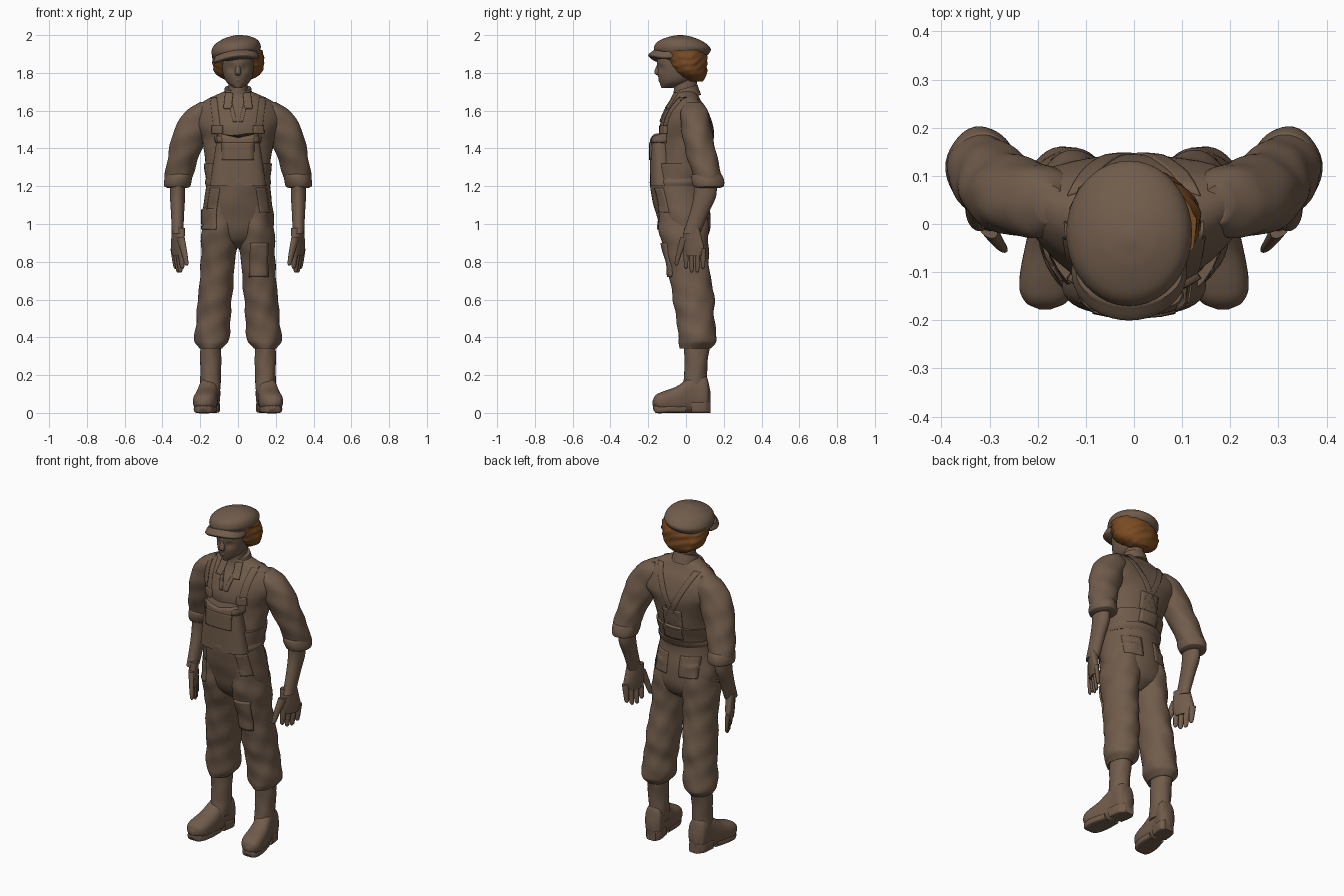
import bpy, bmesh, math
from mathutils import Vector
from mathutils.bvhtree import BVHTree

if "Cube" in bpy.data.objects:
    bpy.data.objects.remove(bpy.data.objects["Cube"], do_unlink=True)


def material(name, red, green, blue):
    mat = bpy.data.materials.new(name)
    mat.use_nodes = True
    mat.diffuse_color = (red, green, blue, 1)
    shader = mat.node_tree.nodes["Principled BSDF"]
    shader.inputs["Base Color"].default_value = (red, green, blue, 1)
    shader.inputs["Roughness"].default_value = 0.9
    return mat


BROWN = material("dusty brown", 0.163, 0.106, 0.07)
GINGER = material("ginger brown", 0.19, 0.07, 0.016)


def finish(name, bm, mat):
    """Turn the bmesh into a smooth-shaded object."""
    mesh = bpy.data.meshes.new(name)
    bm.to_mesh(mesh)
    bm.free()
    mesh.materials.append(mat)
    ob = bpy.data.objects.new(name, mesh)
    bpy.context.collection.objects.link(ob)
    bpy.ops.object.select_all(action="DESELECT")
    ob.select_set(True)
    bpy.context.view_layer.objects.active = ob
    bpy.ops.object.shade_smooth_by_angle(angle=math.radians(50))
    return ob


def spline(rings, steps):
    """Smooth in-between rings through the given ones."""
    rings = [Vector(ring) for ring in rings]
    last = len(rings) - 1
    result = []
    for i in range(last):
        before, start, end, after = (rings[max(0, min(last, i + k))] for k in (-1, 0, 1, 2))
        span = end[0] - start[0]
        leave = (end - before) * (span / (end[0] - before[0]))
        arrive = (after - start) * (span / (after[0] - start[0]))
        for j in range(steps):
            t = j / steps
            ease = t * t * (3 - 2 * t)
            result.append(start.lerp(end, ease) + leave * (t * (1 - t)**2)
                          - arrive * (t * t * (1 - t)))
    return result + [rings[-1]]


def centre(t):
    return 0


def power(value, square):
    return math.copysign(abs(value)**(2 / square), value)


def loft(name, rings, line=centre, mat=BROWN, upright=True, fold=0, square=2,
         warp=None, side=1, sides=40, steps=7):
    """Skin of ovals (position, half width, middle, half depth) whose x follows a line."""
    bm = bmesh.new()
    loops = []
    for t, width, middle, depth in spline(rings, steps):
        loop = []
        for k in range(sides):
            a = math.tau * k / sides
            grow = 1 + fold * (math.sin(2 * a + 50 * t) + 0.7 * math.sin(5 * a - 30 * t))
            x = line(t) + width * grow * power(math.cos(a), square)
            w = middle + depth * grow * power(math.sin(a), square)
            v = Vector((x, w, t)) if upright else Vector((x, t, w))
            if warp:
                warp(v)
            v.x *= side
            loop.append(bm.verts.new(v))
        loops.append(loop)
    for low, high in zip(loops, loops[1:]):
        for k in range(sides):
            n = (k + 1) % sides
            bm.faces.new((low[k], low[n], high[n], high[k]))
    bm.faces.new(loops[0])
    bm.faces.new(loops[-1])
    bmesh.ops.recalc_face_normals(bm, faces=bm.faces)
    return finish(name, bm, mat)


def applique(name, targets, x, z, width, height, lean=0, facing=-1, thick=0.009, side=1):
    """Cloth strip standing on (x, z), laid on the targets from front or back."""
    trees = [BVHTree.FromPolygons([v.co for v in ob.data.vertices],
                                  [p.vertices for p in ob.data.polygons]) for ob in targets]
    columns, rows = 6, 14
    bm = bmesh.new()
    grid = []
    for j in range(rows + 1):
        up = j / rows
        row = []
        for i in range(columns + 1):
            across = x + lean * up + width * (i / columns - 0.5)
            start = Vector((across * side, facing, z + height * up))
            hits = [tree.ray_cast(start, Vector((0, -facing, 0)))[0] for tree in trees]
            hits = [hit for hit in hits if hit]
            if not hits:
                start.y = facing * 0.1
                hits = [trees[0].find_nearest(start)[0]]
            row.append(bm.verts.new(max(hits, key=lambda hit: hit.y * facing)))
        grid.append(row)
    for low, high in zip(grid, grid[1:]):
        for i in range(columns):
            bm.faces.new((low[i], low[i + 1], high[i + 1], high[i]))
    ob = finish(name, bm, BROWN)
    cloth = ob.modifiers.new("cloth thickness", "SOLIDIFY")
    cloth.thickness = thick
    cloth.offset = 0


# Centre lines of the limbs
def leg_line(z):
    return 0.17 - 0.08 * z


def boot_line(z):
    return 0.145


def foot_line(y):
    return 0.16 - 0.14 * y


def arm_line(z):
    return 0.32 - 0.5 * max(0, z - 1.2)**1.5


def finger_line(z):
    return 0.32 + 0.1 * (z - 0.86)


def thumb_line(z):
    return 0.31 + 0.1 * (z - 0.8)


def turn_hand(v):
    v.x += 0.4 * (v.y - 0.04)


def sweep_shoulders(v):
    v.y += 0.9 * v.x**2 * max(0, min(1, (v.z - 1.35) / 0.15))


# Shirt, overalls and bib, whose top edge sags in the middle
def sag(v):
    v.z -= 0.3 * max(0, v.z - 1.4) * max(0, 1 - abs(v.x) * 10)


shirt = loft("shirt", [(1.2, .16, -.03, .13), (1.44, .19, 0, .14), (1.52, .23, 0, .14),
                       (1.6, .23, 0, .11), (1.65, .18, 0, .08), (1.69, .1, 0, .06),
                       (1.71, .05, 0, .05)], fold=.008, warp=sweep_shoulders)
overalls = loft("overalls", [(.87, .05, 0, .05), (.92, .16, 0, .11), (1.02, .19, -.01, .14),
                             (1.2, .17, -.04, .15), (1.32, .18, -.02, .16)], fold=.008)
bib = loft("bib", [(1.2, .15, -.12, .07), (1.46, .11, -.14, .05), (1.48, .1, -.14, .04)],
           square=2.6, warp=sag)
loft("waistband", [(1.2, .17, -.04, .15), (1.22, .175, -.035, .157), (1.24, .17, -.03, .16)])
applique("bib_pocket", [bib], 0, 1.34, .17, .09)
applique("back_panel", [shirt, overalls], 0, 1.25, .12, .18, facing=1)

for label, s in (("left", 1), ("right", -1)):
    # Trouser leg and boot
    leg = loft(label + "_trouser_leg", [(.34, .06, .05, .08), (.38, .09, .06, .1), (.5, .09, .05, .1),
                                        (.6, .09, .04, .11), (.8, .09, .01, .11), (.95, .1, -.01, .13),
                                        (1.1, .08, -.02, .13)],
               leg_line, fold=.025, side=s)
    loft(label + "_boot_shaft", [(.1, .05, .05, .08), (.2, .055, .05, .06), (.38, .055, .06, .07)],
         boot_line, fold=.02, side=s)
    loft(label + "_boot_foot", [(-.178, .01, .05, .01), (-.165, .04, .06, .03), (-.13, .06, .06, .05),
                                (-.05, .06, .07, .07), (.04, .05, .1, .1), (.11, .05, .1, .09),
                                (.13, .02, .07, .04)],
         foot_line, upright=False, square=2.5, side=s)
    loft(label + "_boot_sole", [(-.175, .01, .03, .01), (-.16, .04, .02, .02), (-.1, .06, .02, .02),
                                (0, .05, .02, .02)],
         foot_line, upright=False, square=4, side=s)
    loft(label + "_boot_heel", [(.03, .05, .03, .03), (.1, .05, .03, .03), (.13, .03, .03, .03)],
         foot_line, upright=False, square=6, side=s)

    # Rolled sleeve and forearm
    loft(label + "_sleeve", [(1.2, .05, .12, .06), (1.22, .07, .12, .07), (1.34, .08, .09, .08),
                             (1.42, .09, .07, .08), (1.5, .1, .055, .08), (1.6, .08, .045, .07),
                             (1.645, .03, .04, .04)], arm_line, fold=.025, side=s)
    loft(label + "_sleeve_cuff", [(1.19, .05, .12, .06), (1.2, .07, .12, .08), (1.26, .07, .11, .08),
                                  (1.27, .05, .11, .06)], arm_line, fold=.02, side=s)
    loft(label + "_forearm", [(.95, .03, .03, .045), (1.06, .035, .07, .05), (1.15, .04, .1, .06),
                              (1.25, .04, .1, .06)], arm_line, side=s)

    # Hand, turned with the thumb inward
    loft(label + "_palm", [(.83, .02, .04, .04), (.87, .024, .04, .055), (.92, .027, .035, .05),
                           (.98, .03, .03, .04)],
         arm_line, square=2.4, warp=turn_hand, side=s)
    for n in range(4):
        y, tip = .03 * n, .74 + .01 * (n - 1.5)**2
        loft(label + "_finger_" + str(n + 1), [(tip, .004, y, .004), (tip + .01, .01, y, .01),
                                               (.87, .016, y, .015)],
             finger_line, warp=turn_hand, side=s, sides=14)
    loft(label + "_thumb", [(.78, .005, -.05, .005), (.79, .01, -.05, .01), (.85, .015, -.035, .015),
                            (.93, .02, -.005, .025)], thumb_line, warp=turn_hand, side=s, sides=16)

    # Braces, buckles, collar flaps and pockets
    applique(label + "_front_brace", [shirt, bib], .1, 1.43, .035, .24, .03, side=s)
    applique(label + "_back_brace", [shirt], -.06, 1.3, .035, .36, .18, facing=1, side=s)
    applique(label + "_buckle", [shirt], .105, 1.48, .05, .04, thick=.035, side=s)
    applique(label + "_collar_flap", [shirt], .055, 1.61, .04, .08, -.01, thick=.02, side=s)
    applique(label + "_lapel", [shirt], .015, 1.54, .02, .14, .035, thick=.014, side=s)
    applique(label + "_rear_pocket", [overalls, leg], .09, 1.03, .1, .12, facing=1, side=s)
    applique(label + "_side_pocket", [overalls, leg], .14, 1.06, .05, .13, -.02, side=s)
    # One sewn patch on each leg: left knee, right thigh
    if s > 0:
        applique("knee_patch", [leg, overalls], .11, .72, .09, .18, thick=.02)
    else:
        applique("thigh_patch", [overalls, leg], -.15, .97, .075, .11, thick=.02)


# Neck, collar and head with hollows for the eyes
def rise_behind(v):
    v.z += 0.3 * v.y


def eye_hollows(v):
    if v.y < 0:
        v.y += .012 * math.exp(-((abs(v.x) - .037) / .02)**2 - ((v.z - 1.825) / .017)**2)


loft("neck", [(1.6, .05, -.01, .06), (1.8, .05, 0, .06)])
loft("collar", [(1.66, .08, 0, .08), (1.72, .07, 0, .06)], warp=rise_behind)
loft("head", [(1.72, .02, -.1, .03), (1.75, .06, -.06, .08), (1.8, .08, -.04, .11),
              (1.89, .09, -.02, .13), (1.95, .07, -.02, .09)], warp=eye_hollows, sides=64)
loft("nose", [(1.785, .01, -.14, .01), (1.8, .016, -.15, .018), (1.85, .01, -.13, .02)], sides=20)
loft("lips", [(1.75, .01, -.13, .01), (1.76, .02, -.13, .015), (1.77, .01, -.13, .015)], sides=20)


# Wavy hair, fullest at the sides
def waves(v):
    ripple = 0.005 * math.sin(60 * v.x + 90 * v.z) * math.sin(70 * v.y - 50 * v.z)
    v.x += math.copysign(ripple, v.x)
    v.y += ripple


loft("hair", [(1.755, .05, .05, .04), (1.79, .11, .03, .08), (1.84, .135, .01, .1),
              (1.88, .135, 0, .11), (1.92, .125, -.01, .11)], mat=GINGER, fold=.02, warp=waves)


# Flat cap tipped to one side, with a drooping visor
def cap_line(z):
    return -0.01


def tip_over(v):
    v.z += 0.11 * (v.x + 0.01)


def droop(v):
    tip_over(v)
    v.z -= 1.6 * (v.x + 0.01)**2


loft("cap_crown", [(1.88, .11, -.02, .11), (1.9, .125, -.02, .14), (1.93, .13, -.02, .15),
                   (1.965, .11, -.03, .12), (1.99, .06, -.03, .06), (2, .01, -.03, .01)],
     cap_line, warp=tip_over)
loft("cap_visor", [(1.88, .11, -.1, .09), (1.895, .12, -.1, .1), (1.92, .11, -.1, .07)],
     cap_line, warp=droop)
